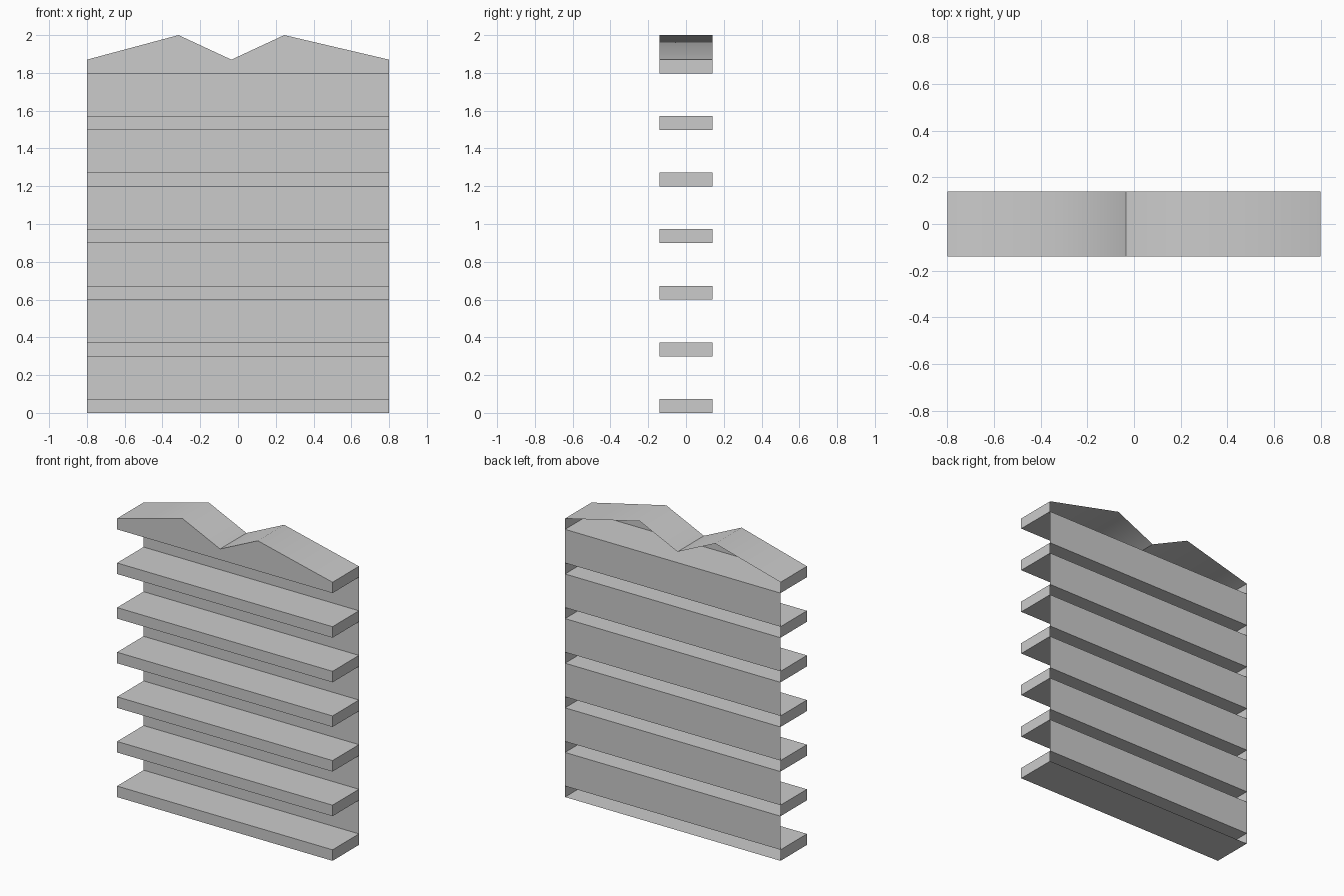
import bpy, bmesh, math

if "Cube" in bpy.data.objects:
    bpy.data.objects.remove(bpy.data.objects["Cube"])

HALF_X, HALF_Y = 0.80, 0.14
STEP, THICK = 0.2995, 0.074
COUNT = 7


def make_object(name, bm):
    mesh = bpy.data.meshes.new(name)
    bm.to_mesh(mesh)
    bm.free()
    obj = bpy.data.objects.new(name, mesh)
    bpy.context.collection.objects.link(obj)
    return obj


def open_back_tray(name, profile):
    """Extrude an x-z profile from the front to the back, leaving the back open."""
    bm = bmesh.new()
    front = [bm.verts.new((x, -HALF_Y, z)) for x, z in profile]
    back = [bm.verts.new((x, HALF_Y, z)) for x, z in profile]
    bm.faces.new(front)
    n = len(profile)
    for i in range(n):
        j = (i + 1) % n
        bm.faces.new((front[j], front[i], back[i], back[j]))
    return make_object(name, bm)


def back_panel(name, z0, z1):
    bm = bmesh.new()
    corners = [(HALF_X, z0), (-HALF_X, z0), (-HALF_X, z1), (HALF_X, z1)]
    bm.faces.new([bm.verts.new((x, HALF_Y, z)) for x, z in corners])
    return make_object(name, bm)


# Slats with a thin recessed panel between each pair
for i in range(COUNT - 1):
    z = i * STEP
    top = z + THICK
    open_back_tray(f"slat_{i + 1}", [(-HALF_X, z), (HALF_X, z), (HALF_X, top), (-HALF_X, top)])
    back_panel(f"back_panel_{i + 1}", top, z + STEP)

# Crown with two peaks and a sharp valley
z = (COUNT - 1) * STEP
crown = open_back_tray("crown", [
    (-HALF_X, z), (HALF_X, z), (HALF_X, 1.87), (0.245, 2.0),
    (-0.035, 1.87), (-0.315, 2.0), (-HALF_X, 1.87)])
bpy.context.view_layer.objects.active = crown
crown.select_set(True)
bpy.ops.object.shade_smooth_by_angle(angle=math.radians(45))
